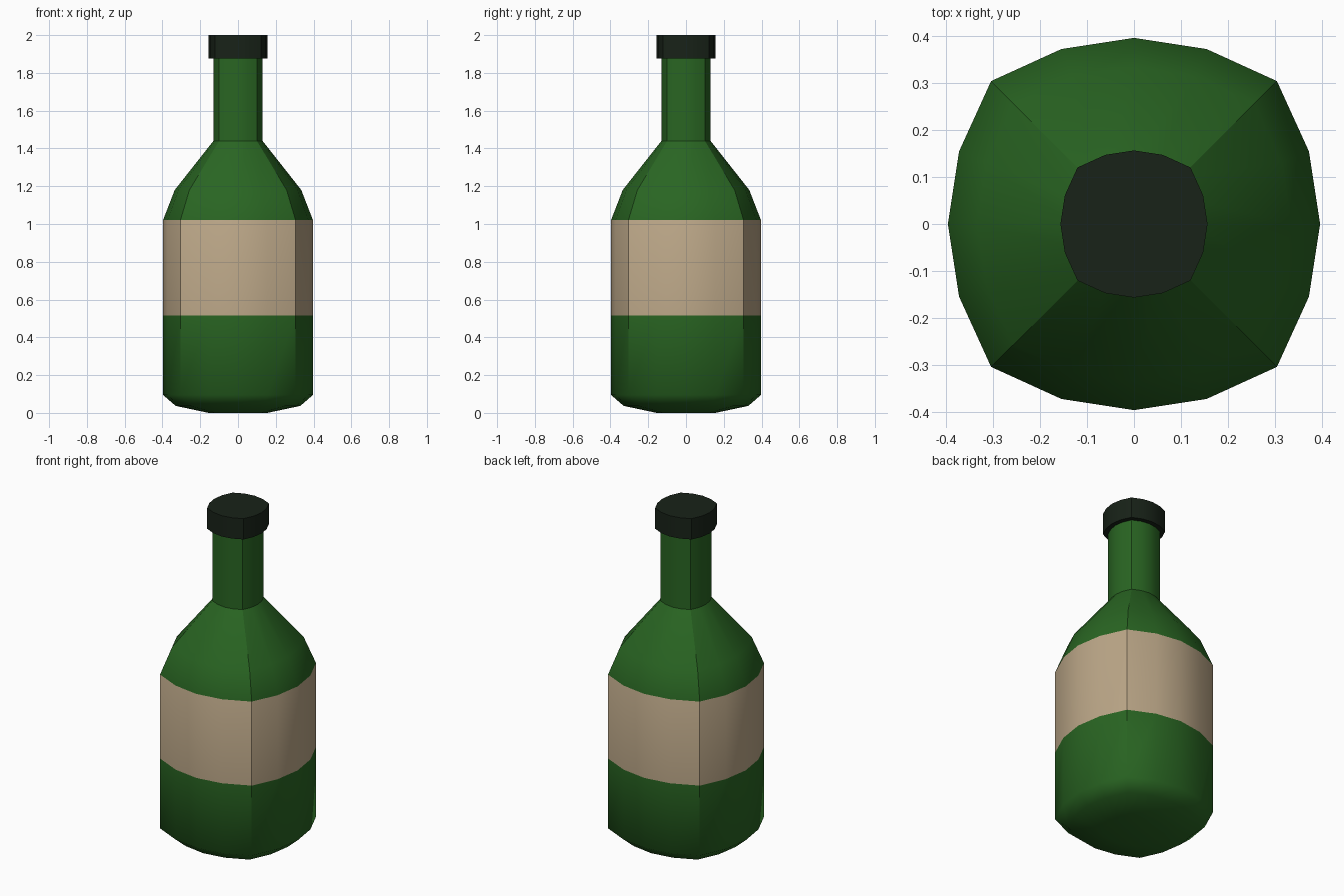
import bpy, bmesh

if "Cube" in bpy.data.objects:
    bpy.data.objects.remove(bpy.data.objects["Cube"])

# One quarter of the rounded-square cross-section (unit half-width)
QUARTER = [(1, 0), (0.94, 0.39), (0.768, 0.768), (0.39, 0.94)]


def section():
    pts, quarter = [], QUARTER
    for _ in range(4):
        pts += quarter
        quarter = [(-y, x) for x, y in quarter]
    return pts


def material(name, rgb):
    mat = bpy.data.materials.new(name)
    mat.diffuse_color = (*rgb, 1)
    mat.use_nodes = True
    mat.node_tree.nodes["Principled BSDF"].inputs["Base Color"].default_value = mat.diffuse_color
    return mat


def loft(name, profile, mats, sharp_rings=(), band_mats=None):
    """Stack scaled sections along z; profile holds (half_width, z)."""
    bm = bmesh.new()
    pts = section()
    n = len(pts)
    rings = [[bm.verts.new((x * r, y * r, z)) for x, y in pts] for r, z in profile]
    for k in range(len(rings) - 1):
        lo, hi = rings[k], rings[k + 1]
        for i in range(n):
            j = (i + 1) % n
            f = bm.faces.new((lo[i], lo[j], hi[j], hi[i]))
            f.material_index = (band_mats or {}).get(k, 0)
            f.smooth = True
            # hard corner seams
            if i % 4 == 2 and profile[k][1] > 0.09:
                bm.edges.get((lo[i], hi[i])).smooth = False
    for ring in (rings[0][::-1], rings[-1]):
        bm.faces.new(ring).smooth = True
    for k in sharp_rings:
        for i in range(n):
            bm.edges.get((rings[k][i], rings[k][(i + 1) % n])).smooth = False
    bm.normal_update()
    me = bpy.data.meshes.new(name)
    bm.to_mesh(me)
    bm.free()
    for m in mats:
        me.materials.append(m)
    ob = bpy.data.objects.new(name, me)
    bpy.context.collection.objects.link(ob)
    return ob


glass = material("green_glass", (0.022, 0.13, 0.016))
paper = material("tan_paper", (0.50, 0.385, 0.245))
dark = material("dark_cap", (0.009, 0.016, 0.009))

# Bottle: base, body, label band, shoulder and neck
loft("bottle",
     [(0.155, 0), (0.33, 0.037), (0.397, 0.095), (0.397, 0.515), (0.397, 1.02),
      (0.335, 1.18), (0.13, 1.44), (0.13, 1.89)],
     [glass, paper], sharp_rings=(6, 7), band_mats={3: 1})

# Cap
loft("bottle_cap", [(0.157, 1.875), (0.157, 2.0)], [dark], sharp_rings=(0, 1))
